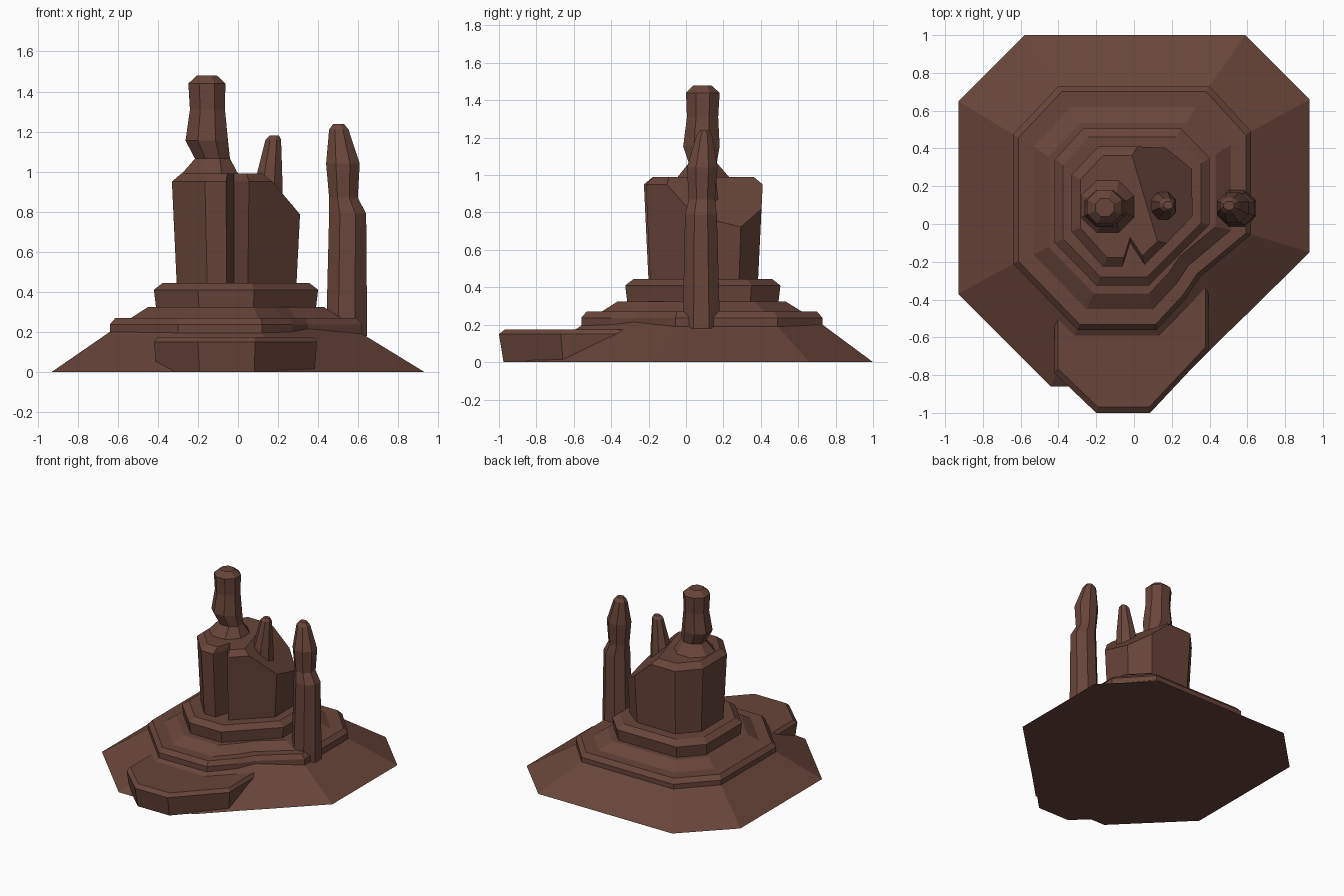
import bpy, bmesh, math
from mathutils import Vector

if "Cube" in bpy.data.objects:
    bpy.data.objects.remove(bpy.data.objects["Cube"])

rock = bpy.data.materials.new("brown_rock")
rock.diffuse_color = (0.14, 0.06, 0.042, 1)
rock.use_nodes = True
rock.node_tree.nodes["Principled BSDF"].inputs["Base Color"].default_value = rock.diffuse_color


def loft(name, rings, cut=None):
    """Skin a stack of equal-length rings, cap both ends, optionally slice by a plane."""
    bm = bmesh.new()
    rows = [[bm.verts.new(p) for p in r] for r in rings]
    n = len(rows[0])
    for a, b in zip(rows, rows[1:]):
        for i in range(n):
            j = (i + 1) % n
            bm.faces.new((a[i], a[j], b[j], b[i]))
    bm.faces.new(rows[0][::-1])
    bm.faces.new(rows[-1])
    if cut:
        a, b, c = map(Vector, cut)
        res = bmesh.ops.bisect_plane(bm, geom=bm.verts[:] + bm.edges[:] + bm.faces[:],
                                     plane_co=a, plane_no=(b - a).cross(c - a), clear_outer=True)
        edges = [e for e in res["geom_cut"] if isinstance(e, bmesh.types.BMEdge)]
        bmesh.ops.holes_fill(bm, edges=edges, sides=0)
    bmesh.ops.recalc_face_normals(bm, faces=bm.faces[:])
    me = bpy.data.meshes.new(name)
    bm.to_mesh(me)
    bm.free()
    me.materials.append(rock)
    ob = bpy.data.objects.new(name, me)
    bpy.context.collection.objects.link(ob)
    return ob


def steps(outline, centre, levels):
    """Rings made by scaling an outline about a centre; levels are (scale, z)."""
    cx, cy = centre
    return [[(cx + (x - cx) * s, cy + (y - cy) * s, z) for x, y in outline] for s, z in levels]


def spire(name, levels):
    """Octagonal column; levels are (x min, x max, y min, y max, z)."""
    k = 1 / math.cos(math.pi / 8)
    rings = []
    for x0, x1, y0, y1, z in levels:
        ring = []
        for i in range(8):
            t = math.pi / 8 + i * math.pi / 4
            ring.append(((x0 + x1) / 2 + (x1 - x0) / 2 * k * math.cos(t),
                         (y0 + y1) / 2 + (y1 - y0) / 2 * k * math.sin(t), z))
        rings.append(ring)
    return loft(name, rings)


# Sloping skirt up to the notched first terrace
foot = [(-.58, 1), (.59, 1), (.93, .66), (.93, -.15), (.60, -.475), (.45, -.62),
        (.21, -.86), (-.44, -.86), (-.93, -.37), (-.93, .65)]
terrace = [(-.40, .73), (.40, .73), (.62, .49), (.62, -.055), (.35, -.28), (.27, -.40),
           (.12, -.56), (-.30, -.56), (-.64, -.21), (-.64, .475)]
top_z = [.2, .2, .19, .19, .215, .2, .195, .195, .2, .2]
loft("skirt", [[(x, y, 0) for x, y in foot],
               [(x, y, z) for (x, y), z in zip(terrace, top_z)]])
loft("lower_terrace", steps(terrace, (-.01, .08),
     [(1, .185), (1, .237), (.955, .27), (.83, .27), (.70, .323)]))

# Front ledge
ledge = [(.395, 0), (.395, -.67), (.085, -1), (-.20, -1), (-.42, -.79), (-.42, 0)]
loft("front_ledge", steps(ledge, (0, -.3), [(.965, 0), (1, .15), (.955, .175)]))

# Upper terrace
upper = [(-.27, .505), (.25, .505), (.40, .35), (.40, -.005), (.08, -.325),
         (-.20, -.325), (-.42, -.10), (-.42, .34)]
loft("upper_terrace", steps(upper, (-.01, .09), [(.965, .29), (1, .41), (.89, .445)]))

# Main butte with front cleft and a slanted break at the back right
butte = [(-.33, .26), (-.19, .41), (.17, .41), (.318, .30), (.318, .04), (.055, -.215),
         (-.02, -.10), (-.06, -.225), (-.165, -.225), (-.33, -.04)]
loft("butte", steps(butte, (-.02, .09), [(.92, .42), (1, .95), (.85, .99)]),
     cut=[(-.01, .36, .99), (.14, -.07, .97), (.305, .25, .735)])

# Spires
spire("tall_spire", [(-.285, .005, -.05, .235, .97), (-.28, 0, -.045, .23, .99),
                     (-.215, -.04, .015, .165, 1.065), (-.262, -.05, -.015, .18, 1.155),
                     (-.24, -.065, .005, .172, 1.31), (-.248, -.063, 0, .18, 1.44),
                     (-.205, -.105, .04, .135, 1.48)])
spire("small_spire", [(.06, .225, .01, .18, .72), (.085, .222, .025, .165, .95),
                      (.137, .215, .065, .135, 1.16), (.157, .205, .08, .12, 1.18)])
spire("right_spire", [(.44, .645, -.018, .182, .18), (.455, .64, -.005, .165, .79),
                      (.455, .598, .015, .155, .87), (.44, .608, .005, .168, 1.04),
                      (.455, .552, .055, .14, 1.21), (.475, .53, .075, .12, 1.238)])
